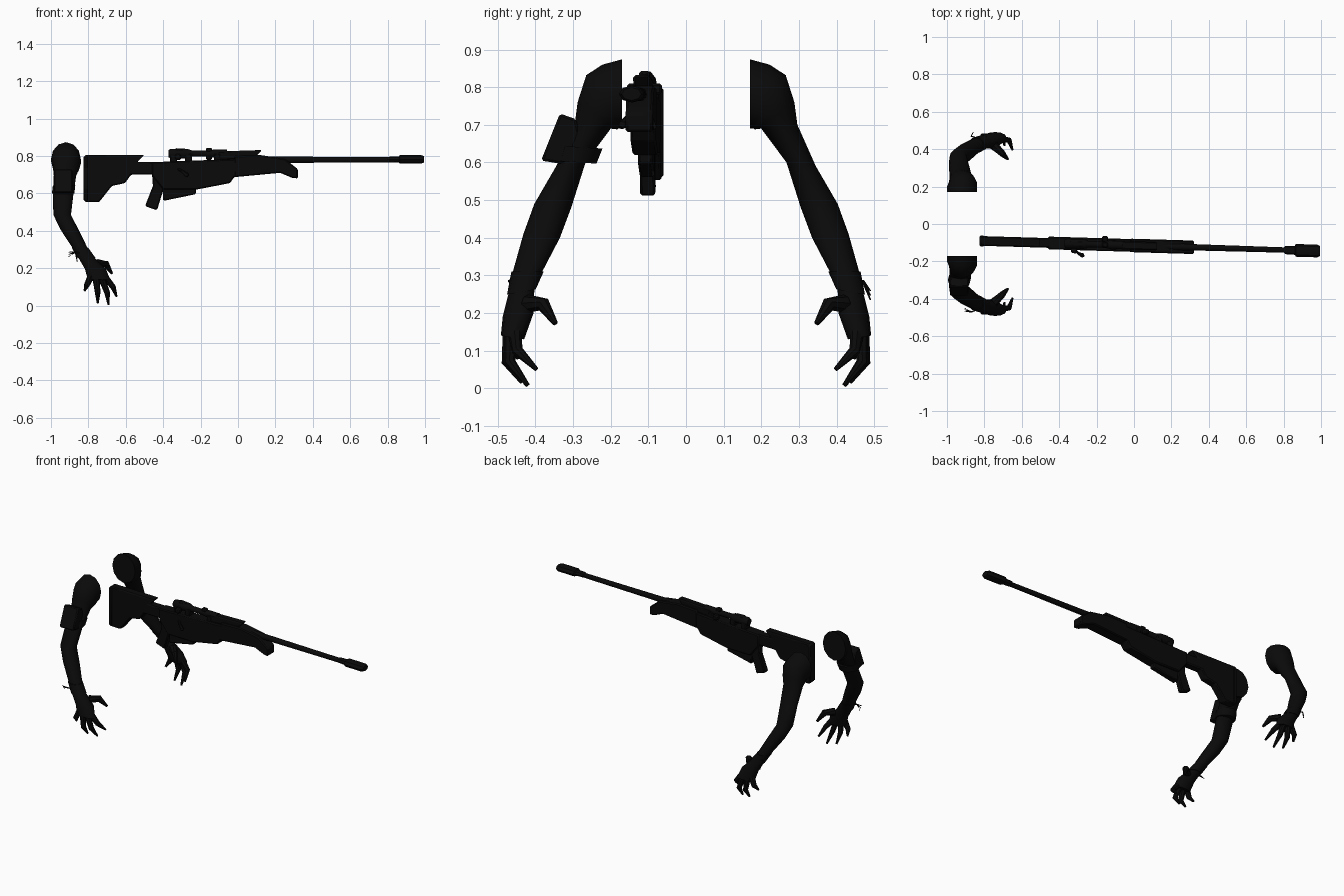
import bpy, bmesh, math
from mathutils import Vector

cube = bpy.data.objects.get("Cube")
if cube:
    bpy.data.objects.remove(cube, do_unlink=True)


def material(name, colour):
    m = bpy.data.materials.new(name)
    m.use_nodes = True
    m.diffuse_color = colour
    m.node_tree.nodes["Principled BSDF"].inputs["Base Color"].default_value = colour
    return m


BLACK = material("matte black", (0.003, 0.003, 0.003, 1))


def finish(bm, name, bevel=0.0, angle=40):
    bmesh.ops.recalc_face_normals(bm, faces=bm.faces)
    mesh = bpy.data.meshes.new(name)
    bm.to_mesh(mesh)
    bm.free()
    mesh.materials.append(BLACK)
    ob = bpy.data.objects.new(name, mesh)
    bpy.context.collection.objects.link(ob)
    if bevel:
        mod = ob.modifiers.new("bevel", "BEVEL")
        mod.width, mod.segments = bevel, 1
    bpy.ops.object.select_all(action="DESELECT")
    ob.select_set(True)
    bpy.context.view_layer.objects.active = ob
    bpy.ops.object.shade_smooth_by_angle(angle=math.radians(angle))
    return ob


def loft(name, rings, side=1, sides=12, angle=40):
    """Skin rings given as (centre, axis u, axis v)."""
    bm = bmesh.new()
    loops = []
    for c, u, v in rings:
        loop = []
        for i in range(sides):
            a = math.tau * i / sides
            p = c + u * math.cos(a) + v * math.sin(a)
            loop.append(bm.verts.new((p.x, p.y * side, p.z)))
        loops.append(loop)
    for a, b in zip(loops, loops[1:]):
        for i in range(sides):
            j = (i + 1) % sides
            bm.faces.new((a[i], a[j], b[j], b[i]))
    bm.faces.new(loops[0])
    bm.faces.new(loops[-1])
    return finish(bm, name, angle=angle)


def tube(name, points, radii, side=1, sides=8):
    pts = [Vector(p) for p in points]
    rings = []
    for i, p in enumerate(pts):
        t = (pts[min(i + 1, len(pts) - 1)] - pts[max(i - 1, 0)]).normalized()
        ref = Vector((1, 0, 0)) if abs(t.x) < 0.8 else Vector((0, 0, 1))
        u = (ref - t * ref.dot(t)).normalized()
        rings.append((p, u * radii[i], t.cross(u) * radii[i]))
    return loft(name, rings, side, sides)


# ---- Arms: each ring is x centre, x radius, inner (y, z), outer (y, z)
ARM = [
    (-.92, .080, .170, .69, .170, .874),
    (-.92, .080, .178, .69, .222, .86),
    (-.915, .075, .18, .69, .265, .832),
    (-.92, .068, .183, .688, .288, .76),
    (-.925, .060, .20, .69, .296, .70),
    (-.935, .055, .267, .60, .345, .59),
    (-.94, .047, .305, .48, .403, .49),
    (-.90, .048, .335, .40, .432, .41),
    (-.845, .040, .382, .31, .460, .31),
    (-.81, .043, .403, .262, .472, .25),
    (-.762, .056, .405, .20, .487, .19),
    (-.742, .060, .430, .13, .492, .14),
]
FINGERS = {
    "index_finger": [(-.71, .455, .15), (-.668, .448, .10), (-.65, .397, .05)],
    "middle_finger": [(-.73, .465, .15), (-.70, .468, .07), (-.692, .42, .007)],
    "ring_finger": [(-.76, .468, .15), (-.75, .475, .07), (-.75, .435, .015)],
    "little_finger": [(-.785, .465, .16), (-.808, .47, .11), (-.82, .445, .08)],
    "thumb": [(-.75, .42, .225), (-.705, .378, .222), (-.675, .347, .172)],
}


def yz_ring(x, rx, y1, z1, y2, z2, grow=1.0):
    return (Vector((x, (y1 + y2) / 2, (z1 + z2) / 2)), Vector((rx * grow, 0, 0)),
            Vector((0, y2 - y1, z2 - z1)) * grow / 2)


for label, side in (("front", -1), ("back", 1)):
    loft(label + "_arm", [yz_ring(*r) for r in ARM], side)
    for finger, path in FINGERS.items():
        r = .024 if finger == "thumb" else .019
        tube(f"{label}_{finger}", path, (r, r * .8, r * .3), side)
    # Wrist wrap with loose ends
    loft(label + "_wrist_wrap", [yz_ring(*ARM[i], grow=1.1) for i in (8, 9)], side)
    for i in range(3):
        end = (-.905, .45 + .008 * i, .262 + .012 * i) if side < 0 else \
              (-.86, .49, .235 + .012 * i)
        tube(f"{label}_wrist_cord_{i + 1}",
             [(-.83, .455, .28), (-.87, .47, .285), end], (.004, .004, .002), side, 5)


# ---- Rifle, slightly angled across its length
def axis_y(x):
    return -.115 - .03 * x


def plate(name, profile, half, offset=0.0, bevel=.006):
    """Extrude an x-z outline to both sides of the rifle axis."""
    bm = bmesh.new()
    face = bm.faces.new([bm.verts.new((x, axis_y(x) + offset - half, z)) for x, z in profile])
    new = bmesh.ops.extrude_face_region(bm, geom=[face])["geom"]
    bmesh.ops.translate(bm, vec=(0, 2 * half, 0),
                        verts=[g for g in new if isinstance(g, bmesh.types.BMVert)])
    return finish(bm, name, bevel, 30)


def rod(name, steps, z, flat=1.0, sides=14):
    """Turned part along the rifle axis from (x, radius) steps."""
    rings = [(Vector((x, axis_y(x), z)), Vector((0, r, 0)), Vector((0, 0, r * flat)))
             for x, r in steps]
    return loft(name, rings, 1, sides, 35)


plate("shoulder_stock", [(-.82, .553), (-.743, .553), (-.674, .64), (-.604, .655),
                         (-.572, .70), (-.43, .70), (-.43, .767), (-.54, .767),
                         (-.50, .805), (-.82, .805)], .026)
plate("butt_pad", [(-.825, .56), (-.80, .56), (-.80, .80), (-.825, .80)], .03)
plate("receiver", [(-.46, .695), (-.40, .62), (-.225, .62), (-.043, .655), (-.02, .687),
                   (.02, .70), (.02, .785), (-.46, .767)], .034)
plate("pistol_grip", [(-.46, .71), (-.455, .64), (-.497, .532), (-.433, .51),
                      (-.405, .60), (-.37, .71)], .02)
plate("magazine", [(-.40, .56), (-.225, .596), (-.225, .66), (-.40, .66)], .02)
plate("fore_end", [(-.02, .687), (.225, .71), (.29, .683), (.32, .68), (.32, .73),
                   (.25, .785), (.12, .805), (-.02, .80)], .036)
plate("top_rail", [(-.12, .775), (.09, .79), (.128, .832), (-.12, .824)], .022)
rod("barrel", [(.1, .02), (.3, .017), (.87, .014)], .78)
rod("muzzle_brake", [(.80, .014), (.81, .022), (.86, .024), (.865, .034), (.98, .034),
                     (.995, .026)], .782, .66, 8)

# Sight with mounts and dials
rod("scope_tube", [(-.372, .020), (-.36, .026), (-.27, .026), (-.245, .017), (-.16, .017),
                   (-.13, .022), (-.06, .022)], .813)
for i, x in enumerate((-.345, -.265, -.11)):
    plate(f"scope_mount_{i + 1}", [(x - .018, .755), (x + .018, .755),
                                   (x + .018, .815), (x - .018, .815)], .024)
plate("elevation_dial", [(-.172, .82), (-.138, .82), (-.138, .843), (-.172, .843)], .014)
plate("rear_scope_cap", [(-.345, .825), (-.27, .825), (-.27, .838), (-.335, .842)], .016)
for i, x in enumerate((-.32, -.155)):
    plate(f"side_dial_{i + 1}", [(x - .016, .78), (x + .016, .78), (x + .016, .81),
                                 (x - .016, .81)], .016, -.035 if i == 0 else .03)
# Bolt handle
tube("bolt_handle", [(-.33, -.12, .735), (-.30, -.155, .72), (-.275, -.168, .70),
                     (-.27, -.172, .692)], (.008, .007, .012, .006))

# ---- Arm pouch and its strap
bm = bmesh.new()
outline = [(-.385, .605), (-.335, .73), (-.292, .715), (-.27, .62), (-.335, .597)]
face = bm.faces.new([bm.verts.new((-.985, y, z)) for y, z in outline])
geo = bmesh.ops.extrude_face_region(bm, geom=[face])["geom"]
bmesh.ops.translate(bm, vec=(.1, 0, 0),
                    verts=[g for g in geo if isinstance(g, bmesh.types.BMVert)])
finish(bm, "arm_pouch", .006, 30)
loft("arm_strap", [yz_ring(-.93, .06, .222, .637, .345, .645),
                   yz_ring(-.935, .06, .238, .597, .36, .605)], -1)
